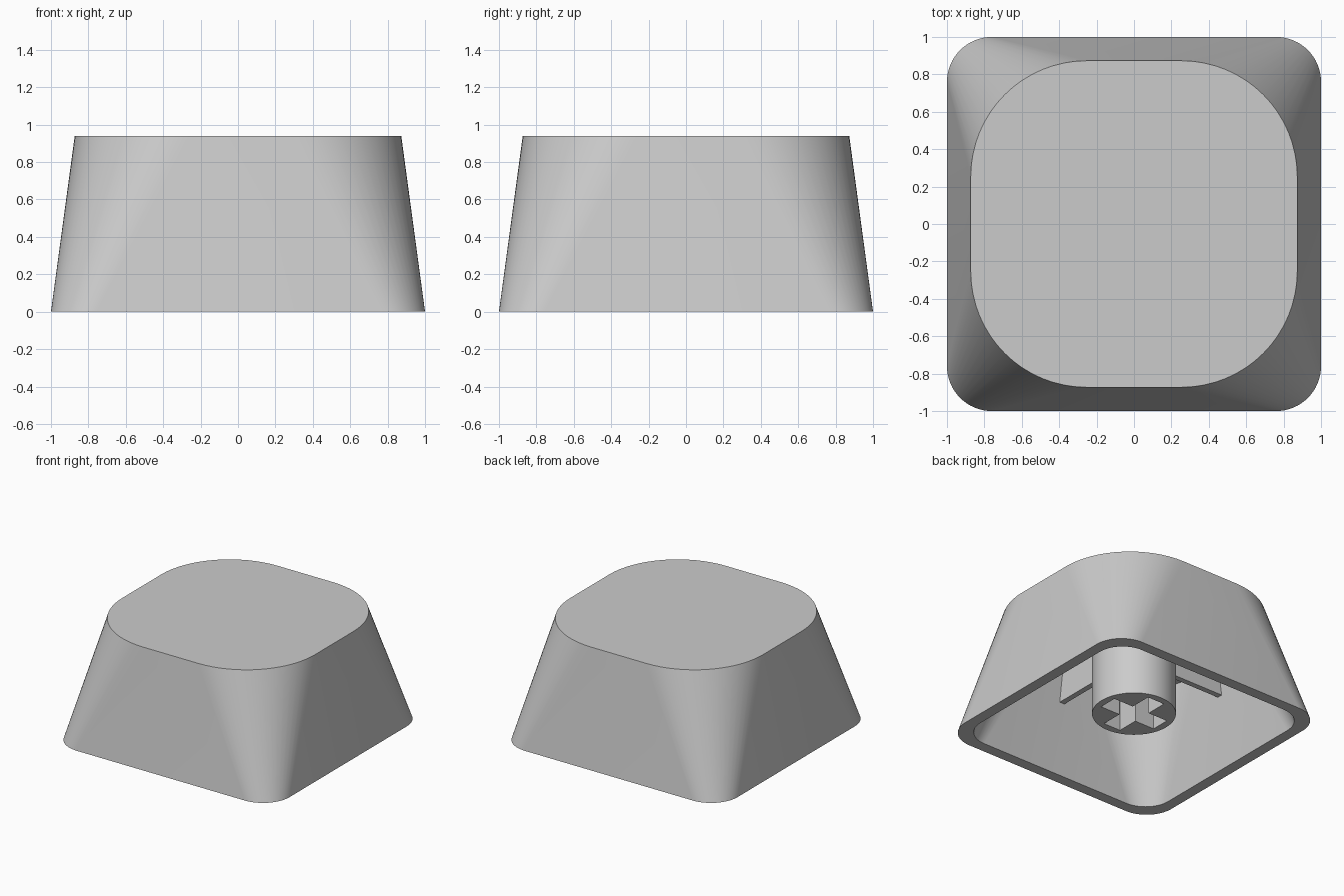
import bpy, bmesh, math

cube = bpy.data.objects.get("Cube")
if cube:
    bpy.data.objects.remove(cube, do_unlink=True)

HEIGHT, CEILING = 0.94, 0.84
STEM_RADIUS, STEM_BOTTOM, RIB_BOTTOM = 0.312, 0.11, 0.57

plastic = bpy.data.materials.new("light_grey_plastic")
plastic.use_nodes = True
grey = (0.6, 0.6, 0.6, 1)
plastic.diffuse_color = grey
plastic.node_tree.nodes["Principled BSDF"].inputs["Base Color"].default_value = grey


def finish(bm, name):
    """Turn a bmesh into a named, smooth-shaded object."""
    bmesh.ops.recalc_face_normals(bm, faces=bm.faces)
    mesh = bpy.data.meshes.new(name)
    bm.to_mesh(mesh)
    bm.free()
    mesh.materials.append(plastic)
    obj = bpy.data.objects.new(name, mesh)
    bpy.context.collection.objects.link(obj)
    bpy.ops.object.select_all(action="DESELECT")
    obj.select_set(True)
    bpy.context.view_layer.objects.active = obj
    bpy.ops.object.shade_smooth_by_angle(angle=math.radians(30))
    return obj


def rounded_square(bm, half, radius, z, steps=16):
    """Ring of vertices around a square with round corners."""
    ring = []
    for corner in range(4):
        mid = math.radians(45 + 90 * corner)
        reach = (half - radius) * math.sqrt(2)
        for i in range(steps + 1):
            a = mid + math.radians(90) * (i / steps - 0.5)
            ring.append(bm.verts.new((reach * math.cos(mid) + radius * math.cos(a),
                                      reach * math.sin(mid) + radius * math.sin(a), z)))
    return ring


def closed_loop(bm, points):
    verts = [bm.verts.new((x, y, STEM_BOTTOM)) for x, y in points]
    return [bm.edges.new((v, verts[i - 1])) for i, v in enumerate(verts)]


# Hollow tapered shell, lofted from the top, down outside and up inside
bm = bmesh.new()
rings = [rounded_square(bm, half, radius, z) for half, radius, z in (
    (0.873, 0.62, HEIGHT), (1.0, 0.24, 0), (0.91, 0.22, 0), (0.795, 0.54, CEILING))]
for a, b in zip(rings, rings[1:]):
    for i in range(len(a)):
        bm.faces.new((a[i - 1], a[i], b[i], b[i - 1]))
bm.faces.new(rings[0])
bm.faces.new(rings[-1])
finish(bm, "cap_shell")

# Round stem with a cross-shaped socket
bm = bmesh.new()
sides = 64
edges = closed_loop(bm, [(STEM_RADIUS * math.cos(math.tau * i / sides),
                          STEM_RADIUS * math.sin(math.tau * i / sides)) for i in range(sides)])
cross = []
arm, slot = 0.255, 0.077
for c, s in ((1, 0), (0, 1), (-1, 0), (0, -1)):
    for x, y in ((arm, -slot), (arm, slot), (slot, slot)):
        cross.append((x * c - y * s, x * s + y * c))
edges += closed_loop(bm, cross)
bmesh.ops.triangle_fill(bm, edges=edges, use_beauty=True, normal=(0, 0, -1))
top = bmesh.ops.extrude_face_region(bm, geom=bm.faces[:], use_keep_orig=True)["geom"]
bmesh.ops.translate(bm, vec=(0, 0, CEILING - STEM_BOTTOM),
                    verts=[v for v in top if isinstance(v, bmesh.types.BMVert)])
finish(bm, "stem")

# Four thin ribs from the stem to the side walls
inner, outer, thickness = 0.3, 0.85, 0.045
for side, angle in (("left", 0), ("back", 90), ("right", 180), ("front", 270)):
    bm = bmesh.new()
    bmesh.ops.create_cube(bm, size=1)
    bmesh.ops.scale(bm, vec=(outer - inner, thickness, CEILING - RIB_BOTTOM), verts=bm.verts)
    bmesh.ops.translate(bm, vec=((inner + outer) / 2, 0, (CEILING + RIB_BOTTOM) / 2),
                        verts=bm.verts)
    rib = finish(bm, side + "_rib")
    rib.rotation_euler.z = math.radians(angle)
